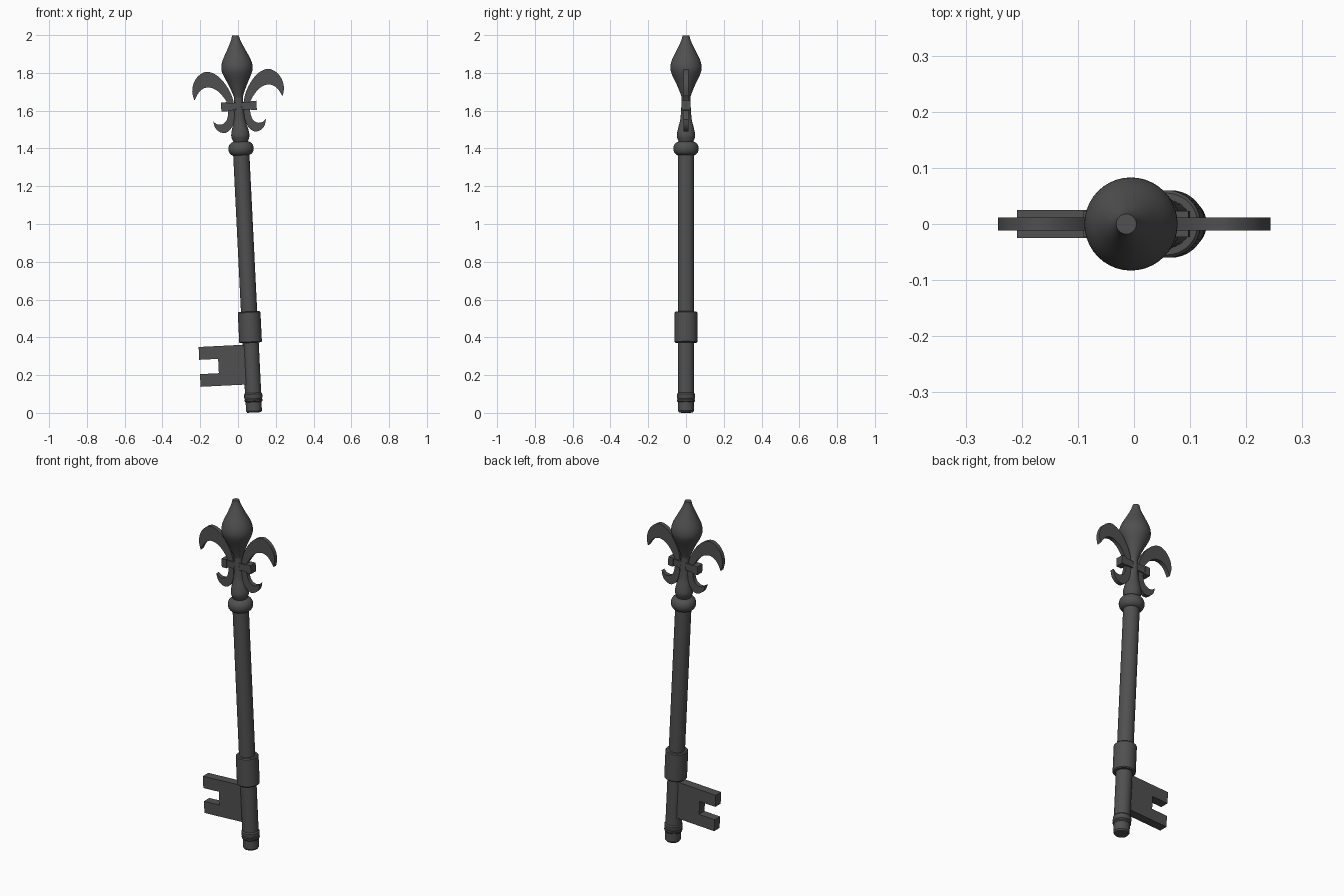
import bpy, bmesh, math
from mathutils import Matrix, Vector

if "Cube" in bpy.data.objects:
    bpy.data.objects.remove(bpy.data.objects["Cube"])

iron = bpy.data.materials.new("dark iron")
iron.diffuse_color = (0.08, 0.08, 0.08, 1)
iron.use_nodes = True
iron.node_tree.nodes["Principled BSDF"].inputs["Base Color"].default_value = iron.diffuse_color

# the whole key leans slightly to the left around its foot
LEAN = Matrix.Translation((0.085, 0, 0.002)) @ Matrix.Rotation(-math.atan(0.0495), 4, 'Y')


def finish(name, bm, angle=35):
    bmesh.ops.recalc_face_normals(bm, faces=bm.faces)
    bm.transform(LEAN)
    me = bpy.data.meshes.new(name)
    bm.to_mesh(me)
    bm.free()
    me.materials.append(iron)
    ob = bpy.data.objects.new(name, me)
    bpy.context.collection.objects.link(ob)
    bpy.ops.object.select_all(action='DESELECT')
    ob.select_set(True)
    bpy.context.view_layer.objects.active = ob
    bpy.ops.object.shade_smooth_by_angle(angle=math.radians(angle))


def smooth_path(pts, steps, closed=False):
    """Catmull-Rom curve through 2D points."""
    p = [Vector(q) for q in pts]
    n = len(p)
    get = (lambda i: p[i % n]) if closed else (lambda i: p[max(0, min(n - 1, i))])
    out = []
    for i in range(n if closed else n - 1):
        a, b, c, d = (get(i + k) for k in (-1, 0, 1, 2))
        for s in range(steps):
            t = s / steps
            out.append(0.5 * (2 * b + (c - a) * t + (2 * a - 5 * b + 4 * c - d) * t * t
                              + (3 * b - a - 3 * c + d) * t ** 3))
    return out if closed else out + [p[-1]]


def lathe(name, profile, segs=40):
    """Spin (radius, height) pairs around the key's axis and cap both ends."""
    bm = bmesh.new()
    rings = []
    for r, z in profile:
        rings.append([bm.verts.new((r * math.cos(2 * math.pi * k / segs),
                                    r * math.sin(2 * math.pi * k / segs), z)) for k in range(segs)])
    for lo, hi in zip(rings, rings[1:]):
        for k in range(segs):
            j = (k + 1) % segs
            bm.faces.new((lo[k], lo[j], hi[j], hi[k]))
    bm.faces.new(rings[0])
    bm.faces.new(rings[-1])
    finish(name, bm)


def plate(name, outline, half):
    """Extrude an (x, z) outline to a plate of the given half thickness."""
    bm = bmesh.new()
    f = bm.faces.new([bm.verts.new((x, -half, z)) for x, z in outline])
    ext = bmesh.ops.extrude_face_region(bm, geom=[f])
    bmesh.ops.translate(bm, vec=(0, 2 * half, 0),
                        verts=[v for v in ext['geom'] if isinstance(v, bmesh.types.BMVert)])
    finish(name, bm)


def box(x0, x1, z0, z1):
    return [(x0, z0), (x1, z0), (x1, z1), (x0, z1)]


# shaft with the grooved foot
lathe("shaft", [(0.036, 0), (0.042, 0.008), (0.042, 0.055), (0.047, 0.06), (0.048, 0.067),
                (0.045, 0.072), (0.048, 0.078), (0.048, 0.097), (0.043, 0.104), (0.043, 1.42)])
# collar above the bit
lathe("collar", [(0.055, 0.37), (0.06, 0.375), (0.06, 0.53), (0.055, 0.535)])
# rounded ring at the top of the shaft
lathe("shaft_ring", [(0.03 + 0.037 * max(0, math.cos(a)) ** 0.8, 1.399 + 0.037 * math.sin(a))
                     for a in [math.radians(-90 + 15 * k) for k in range(13)]])
# vase-shaped stem and central bud
lathe("finial_stem", smooth_path([(0.036, 1.43), (0.046, 1.455), (0.048, 1.475), (0.041, 1.51),
                                  (0.031, 1.55), (0.026, 1.6), (0.023, 1.68)], 4))
lathe("finial_bud", smooth_path([(0.018, 1.64), (0.026, 1.68), (0.05, 1.74), (0.076, 1.795),
                                 (0.083, 1.83), (0.074, 1.87), (0.047, 1.925), (0.026, 1.97),
                                 (0.018, 1.998)], 4))

# side leaves: outlines as (x, height) up one edge to the tip and back
upper_out = [(0.022, 1.62), (0.038, 1.69), (0.074, 1.755), (0.116, 1.797), (0.164, 1.814),
             (0.206, 1.794), (0.233, 1.757), (0.243, 1.71), (0.234, 1.665)]
upper_in = [(0.234, 1.665), (0.208, 1.707), (0.178, 1.728), (0.143, 1.728), (0.106, 1.707),
            (0.07, 1.662), (0.05, 1.62)]
lower_out = [(0.026, 1.62), (0.028, 1.56), (0.044, 1.512), (0.074, 1.487), (0.106, 1.491),
             (0.13, 1.514), (0.14, 1.549)]
lower_in = [(0.14, 1.549), (0.12, 1.534), (0.094, 1.532), (0.07, 1.55), (0.059, 1.585),
            (0.058, 1.62)]
for side, s in (("left", -1), ("right", 1)):
    for name, a, b in (("upper_leaf", upper_out, upper_in), ("lower_leaf", lower_out, lower_in)):
        edge = smooth_path(a, 4) + smooth_path(b, 4)[1:]
        plate(f"{side}_{name}", [(s * x, z) for x, z in edge], 0.012)
    # block at the end of the cross band
    x0, x1 = sorted((s * 0.062, s * 0.094))
    plate(f"{side}_band_end", box(x0, x1, 1.599, 1.648), 0.023)
# cross band tying the leaves together
plate("cross_band", box(-0.07, 0.07, 1.604, 1.643), 0.02)

# bit with its notch
plate("bit", [(0, 0.15), (-0.276, 0.15), (-0.276, 0.217), (-0.176, 0.217), (-0.176, 0.293),
              (-0.276, 0.293), (-0.276, 0.361), (0, 0.361)], 0.025)
